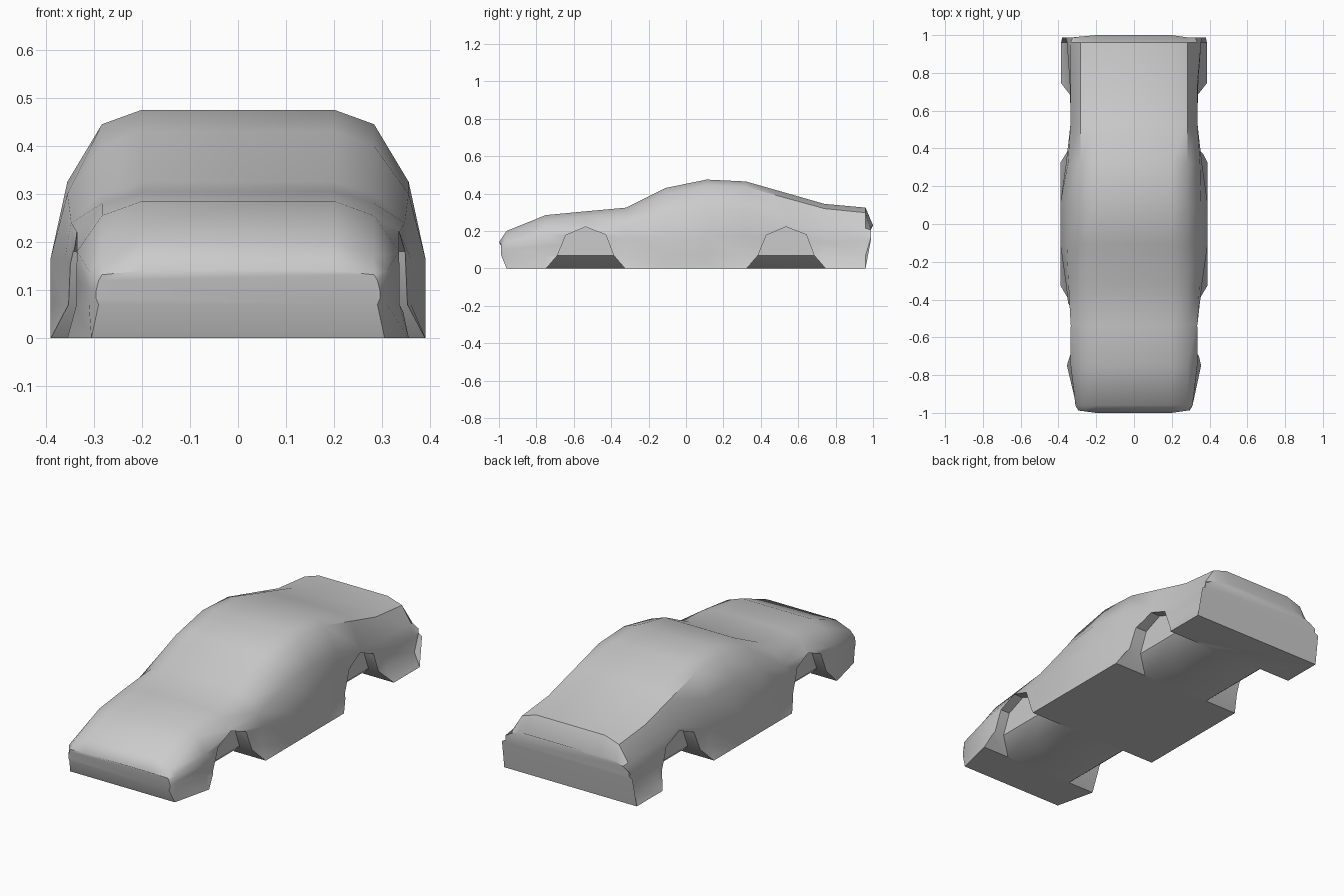
import bpy, bmesh, math

if "Cube" in bpy.data.objects:
    bpy.data.objects.remove(bpy.data.objects["Cube"])

# Cross-section stations, front to back. The half section runs from roof to sill:
# y, roof z, roof-edge z, shoulder x, shoulder z, side x, side z, sill x, sill z
STATIONS = [
    (-1.00, .140, .132, .290, .120, .295, .100, .290, .070),
    (-0.96, .200, .168, .310, .140, .310, .105, .305, 0),
    (-0.75, .285, .255, .335, .180, .336, .120, .355, 0),
    (-0.54, .305, .280, .335, .220, .335, .140, .370, 0),
    (-0.32, .325, .300, .347, .240, .360, .165, .390, 0),
    (-0.11, .430, .400, .355, .300, .390, .165, .390, 0),
    (0.11, .475, .445, .355, .325, .390, .165, .390, 0),
    (0.32, .465, .435, .350, .310, .360, .165, .390, 0),
    (0.54, .402, .375, .335, .240, .335, .150, .385, 0),
    (0.74, .345, .320, .335, .220, .340, .140, .386, 0),
    (0.96, .325, .298, .335, .215, .355, .150, .386, 0),
    (1.00, .230, .222, .325, .205, .360, .185, .380, .150),
]
ROOF_X, EDGE_X = .20, .283


def new_object(name, bm):
    bmesh.ops.recalc_face_normals(bm, faces=bm.faces)
    mesh = bpy.data.meshes.new(name)
    bm.to_mesh(mesh)
    bm.free()
    obj = bpy.data.objects.new(name, mesh)
    bpy.context.collection.objects.link(obj)
    return obj


def loft(bm, rings):
    """Skin closed rings and cap both ends."""
    rings = [[bm.verts.new(p) for p in ring] for ring in rings]
    n = len(rings[0])
    for a, b in zip(rings, rings[1:]):
        for i in range(n):
            j = (i + 1) % n
            bm.faces.new((a[i], a[j], b[j], b[i]))
    bm.faces.new(rings[0])
    bm.faces.new(rings[-1])


def section(y, z_roof, z_edge, x_sh, z_sh, x_side, z_side, x_sill, z_sill):
    half = [(ROOF_X, z_roof), (EDGE_X, z_edge), (x_sh, z_sh), (x_side, z_side),
            (x_side, max(.07, z_sill + .012)), (x_sill, z_sill)]
    # the corners of the two bumpers wrap back slightly
    wrap = .012 * math.copysign(1, y) if abs(y) > .99 else 0
    pts = [(x, y - (wrap if x > .28 else 0), z) for x, z in half]
    return pts + [(-x, yy, z) for x, yy, z in reversed(pts)]


# Body shell
bm = bmesh.new()
loft(bm, [section(*s) for s in STATIONS])
body = new_object("car_body", bm)

# Wheel arches: outline is flared at the sill, inner wall slopes into the floor
ARCH = [(-.228, -.02), (-.15, .07), (-.105, .178), (0, .222),
        (.108, .18), (.15, .07), (.228, -.02)]


def arch_cutter(side, y0):
    bm = bmesh.new()
    inner = [(side * (.28 if z > 0 else .177), y0 + y, z) for y, z in ARCH]
    outer = [(side * .5, y0 + y, z) for y, z in ARCH]
    vi = [bm.verts.new(p) for p in inner]
    vo = [bm.verts.new(p) for p in outer]
    n = len(ARCH)
    for i in range(n):
        j = (i + 1) % n
        bm.faces.new((vi[i], vi[j], vo[j], vo[i]))
    bm.faces.new(vo)
    bm.faces.new(vi[1:-1])                       # upright panel
    bm.faces.new((vi[0], vi[1], vi[-2], vi[-1]))  # slope to the floor
    return new_object("wheel_arch_cutter", bm)


bpy.context.view_layer.objects.active = body
body.select_set(True)
for side in (-1, 1):
    for y0 in (-.537, .535):
        cutter = arch_cutter(side, y0)
        cutter.hide_render = True
        mod = body.modifiers.new("wheel_arch", 'BOOLEAN')
        mod.operation = 'DIFFERENCE'
        mod.solver = 'EXACT'
        mod.object = cutter
        bpy.ops.object.modifier_apply(modifier=mod.name)
        bpy.data.objects.remove(cutter)

bpy.ops.object.shade_smooth_by_angle(angle=math.radians(42))
